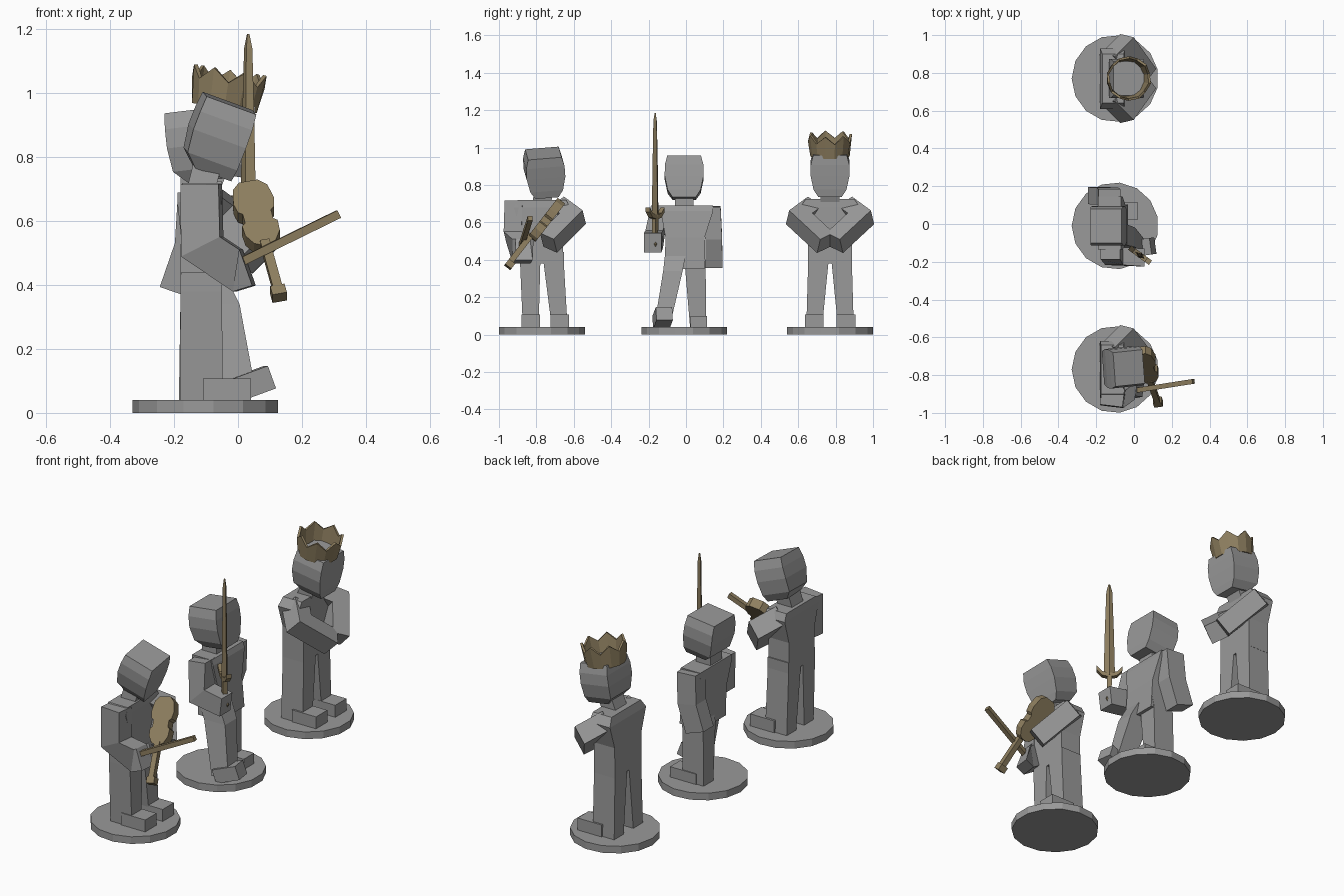
import bpy, bmesh, math
from mathutils import Vector, Matrix, Euler

if "Cube" in bpy.data.objects:
    bpy.data.objects.remove(bpy.data.objects["Cube"])


def material(name, rgb):
    m = bpy.data.materials.new(name)
    m.diffuse_color = (*rgb, 1)
    m.use_nodes = True
    m.node_tree.nodes["Principled BSDF"].inputs["Base Color"].default_value = m.diffuse_color
    return m


GREY = material("stone grey", (0.32, 0.32, 0.32))
BRONZE = material("dull bronze", (0.27, 0.21, 0.115))


def finish(name, bm, mat, matrix=None):
    if matrix:
        bm.transform(matrix)
    bmesh.ops.recalc_face_normals(bm, faces=bm.faces[:])
    me = bpy.data.meshes.new(name)
    bm.to_mesh(me)
    bm.free()
    me.materials.append(mat)
    ob = bpy.data.objects.new(name, me)
    bpy.context.collection.objects.link(ob)
    return ob


def skin(name, rings, mat, matrix=None):
    """Join a chain of closed rings into a capped solid."""
    bm = bmesh.new()
    rows = [[bm.verts.new(p) for p in r] for r in rings]
    n = len(rows[0])
    for a, b in zip(rows, rows[1:]):
        for i in range(n):
            j = (i + 1) % n
            bm.faces.new((a[i], a[j], b[j], b[i]))
    bm.faces.new(rows[0])
    bm.faces.new(rows[-1])
    return finish(name, bm, mat, matrix)


CORNERS = ((-1, -1), (1, -1), (1, 1), (-1, 1))


def stack(name, rings, mat=GREY, loc=(0, 0, 0), rot=(0, 0, 0)):
    """Rectangular rings (x, y, z, half x, half y) piled upward."""
    m = Matrix.Translation(loc) @ Euler([math.radians(a) for a in rot]).to_matrix().to_4x4()
    return skin(name, [[(x + i * hx, y + j * hy, z) for i, j in CORNERS]
                       for x, y, z, hx, hy in rings], mat, m)


def box(name, size, mat=GREY, loc=(0, 0, 0), rot=(0, 0, 0)):
    x, y, z = (s / 2 for s in size)
    return stack(name, [(0, 0, -z, x, y), (0, 0, z, x, y)], mat, loc, rot)


def limb(name, pts, across, thick, mat=GREY, ref=None):
    """Square bar along a path with mitred bends."""
    pts = [Vector(p) for p in pts]
    segs = [(b - a).normalized() for a, b in zip(pts, pts[1:])]
    normal = Vector(ref) if ref else segs[0].cross(segs[1]).normalized()
    rings = []
    for k, p in enumerate(pts):
        a, b = segs[max(k - 1, 0)], segs[min(k, len(segs) - 1)]
        t = (a + b).normalized()
        side = t.cross(normal).normalized() * across / max(t.dot(b), 0.5)
        up = normal * thick
        rings.append([p + side * i + up * j for i, j in CORNERS])
    return skin(name, rings, mat)


def base(name, y):
    bm = bmesh.new()
    bmesh.ops.create_cone(bm, cap_ends=True, segments=15, radius1=0.23, radius2=0.23, depth=0.04)
    # one corner points to the back
    bmesh.ops.rotate(bm, verts=bm.verts, matrix=Matrix.Rotation(math.radians(-6), 3, "Z"))
    turn = min(bm.verts, key=lambda v: v.co.x).co
    ang = math.pi - math.atan2(turn.y, turn.x)
    finish(name, bm, GREY, Matrix.Translation((-0.1, y, 0.02)) @ Matrix.Rotation(ang, 4, "Z"))


def head(name, loc, rot):
    """Blocky head with a narrow jaw, origin at its middle, face towards +x."""
    stack(name, [(0.025, 0, -0.115, 0.06, 0.062), (0.005, 0, -0.075, 0.083, 0.088),
                 (0, 0, 0.0, 0.088, 0.104), (0, 0, 0.06, 0.087, 0.103),
                 (0, 0, 0.11, 0.083, 0.09)], GREY, loc, rot)


def leg(name, y, s, foot_y):
    """Straight leg whose inner side meets the other one at the crotch."""
    stack(name + "_leg", [(-0.115, foot_y, 0.035, 0.067, 0.042),
                          (-0.115, y + 0.063 * s, 0.38, 0.065, 0.054),
                          (-0.115, y + 0.06 * s, 0.44, 0.064, 0.058)])
    box(name + "_foot", (0.15, 0.1, 0.07), loc=(-0.035, foot_y, 0.072))


def folded_arm(name, y, s, hand_y):
    limb(name, [(-0.12, y + 0.09 * s, 0.675), (-0.045, y + 0.165 * s, 0.62),
                (0.055, hand_y, 0.49)], 0.048, 0.052)


# ---------- musician ----------
Y = -0.77
base("musician_base", Y)
leg("musician_right", Y, -1, -0.83)
leg("musician_left", Y, 1, -0.675)
stack("musician_torso", [(-0.115, Y, 0.38, 0.065, 0.112), (-0.115, Y, 0.55, 0.064, 0.112),
                         (-0.115, Y, 0.68, 0.064, 0.15), (-0.115, Y, 0.72, 0.06, 0.13)])
stack("musician_neck", [(-0.115, Y, 0.7, 0.045, 0.05), (-0.09, Y + 0.01, 0.8, 0.045, 0.05)])
head("musician_head", (-0.065, -0.757, 0.866), (5, 20, 6))
limb("musician_right_arm", [(-0.115, -0.915, 0.715), (-0.112, -0.92, 0.52),
                            (0.0, -0.88, 0.445), (0.03, -0.865, 0.455)],
     0.06, 0.048, ref=(0.12, 0.99, 0))
folded_arm("musician_left_arm", Y, 1, -0.735)

# fiddle: mirrored outline, neck and scroll along one slanted axis
u = Vector((0.1, -0.28, -0.36)).normalized()
w = (Vector((1, 0, 0)) - u * u.x).normalized()
n = u.cross(w)
fiddle = Matrix.Translation((0.032, -0.67, 0.71)) @ Matrix((u, w, n)).transposed().to_4x4()
half = [(0, 0.03), (0.025, 0.055), (0.08, 0.065), (0.115, 0.058), (0.125, 0.045),
        (0.16, 0.045), (0.17, 0.057), (0.21, 0.055), (0.245, 0.035), (0.255, 0.015)]
outline = half + [(l, -b) for l, b in reversed(half)]
skin("fiddle_body", [[(l, b, z) for l, b in outline] for z in (-0.025, 0.025)], BRONZE, fiddle)
for part, l0, l1, hw, z0, z1 in (("neck", 0.24, 0.43, 0.015, 0.0, 0.03),
                                 ("scroll", 0.425, 0.46, 0.023, -0.012, 0.03)):
    skin("fiddle_" + part, [[(l, hw * i, z0 if j < 0 else z1) for i, j in CORNERS]
                            for l in (l0, l1)], BRONZE, fiddle)
limb("bow", [(0.015, -0.88, 0.475), (0.315, -0.833, 0.622)], 0.013, 0.013, BRONZE,
     ref=(-0.155, 0.988, 0))

# ---------- swordsman ----------
Y = -0.01
base("swordsman_base", Y)
stack("swordsman_torso", [(-0.1, -0.005, 0.35, 0.068, 0.108), (-0.11, -0.005, 0.52, 0.065, 0.105),
                          (-0.125, 0.005, 0.66, 0.065, 0.14), (-0.13, 0.005, 0.69, 0.06, 0.14)])
stack("swordsman_neck", [(-0.135, Y, 0.67, 0.045, 0.05), (-0.135, Y, 0.78, 0.045, 0.05)])
head("swordsman_head", (-0.135, Y, 0.838), (0, -7, 0))
stack("swordsman_left_leg", [(-0.12, 0.065, 0.035, 0.065, 0.043), (-0.115, 0.05, 0.36, 0.065, 0.055),
                             (-0.1, 0.045, 0.42, 0.062, 0.057)])
box("swordsman_left_foot", (0.16, 0.09, 0.06), loc=(-0.06, 0.068, 0.068))
stack("swordsman_right_leg", [(0.005, -0.125, 0.06, 0.052, 0.042), (-0.06, -0.07, 0.34, 0.065, 0.052),
                              (-0.1, -0.058, 0.42, 0.065, 0.055)])
box("swordsman_right_foot", (0.14, 0.088, 0.075), loc=(0.035, -0.125, 0.088), rot=(0, -20, 8))
limb("swordsman_left_arm", [(-0.13, 0.14, 0.685), (-0.14, 0.148, 0.52), (-0.19, 0.15, 0.375)],
     0.058, 0.045, ref=(0, 1, 0))
limb("swordsman_right_arm", [(-0.125, -0.14, 0.685), (-0.105, -0.17, 0.51), (0.05, -0.178, 0.49)],
     0.052, 0.047, ref=(0, 1, 0))

# sword: tapered diamond blade, upturned guard, grip and pommel
sword = Matrix.Translation((0.032, -0.165, 0)) @ Matrix.Rotation(math.radians(-36), 4, "Z")
skin("sword_blade", [[(a, 0, z), (0, b, z), (-a, 0, z), (0, -b, z)] for z, a, b in
                     ((0.63, 0.03, 0.016), (0.9, 0.024, 0.013), (1.14, 0.016, 0.01),
                      (1.185, 0.005, 0.004))], BRONZE, sword)
skin("sword_guard", [[(x, 0.014 * i, z + 0.012 * j) for i, j in CORNERS] for x, z in
                     ((-0.068, 0.668), (-0.04, 0.637), (0, 0.628), (0.04, 0.637), (0.068, 0.668))],
     BRONZE, sword)
skin("sword_grip", [[(r * i, r * j, z) for i, j in CORNERS] for z, r in
                    ((0.47, 0.012), (0.485, 0.018), (0.5, 0.011), (0.63, 0.013))], BRONZE, sword)

# ---------- ruler ----------
Y = 0.77
base("ruler_base", Y)
for side, s in (("right", -1), ("left", 1)):
    leg("ruler_" + side, Y, s, Y + 0.085 * s)
    folded_arm("ruler_%s_arm" % side, Y, s, Y + 0.025 * s)
stack("ruler_torso", [(-0.115, Y, 0.38, 0.065, 0.118), (-0.115, Y, 0.55, 0.064, 0.118),
                      (-0.115, Y, 0.68, 0.064, 0.16), (-0.11, Y, 0.725, 0.058, 0.13)])
stack("ruler_neck", [(-0.1, Y, 0.7, 0.045, 0.05), (-0.06, Y, 0.8, 0.045, 0.05)])
head("ruler_head", (-0.045, Y, 0.862), (0, 9, 0))

# crown: open band with a zigzag rim
bm = bmesh.new()
N = 14
low, high = [], []
for i in range(N):
    a = 2 * math.pi * (i + 0.5) / N
    c, s = math.cos(a), math.sin(a)
    low.append(bm.verts.new((0.105 * c, 0.105 * s, -0.05)))
    high.append(bm.verts.new((0.118 * c, 0.118 * s, 0.07 if i % 2 else 0.03)))
for i in range(N):
    j = (i + 1) % N
    bm.faces.new((low[i], low[j], high[j], high[i]))
crown = finish("crown", bm, BRONZE, Matrix.Translation((-0.035, Y, 1.003))
               @ Matrix.Rotation(math.radians(9), 4, "Y"))
mod = crown.modifiers.new("thickness", "SOLIDIFY")
mod.thickness = 0.012
